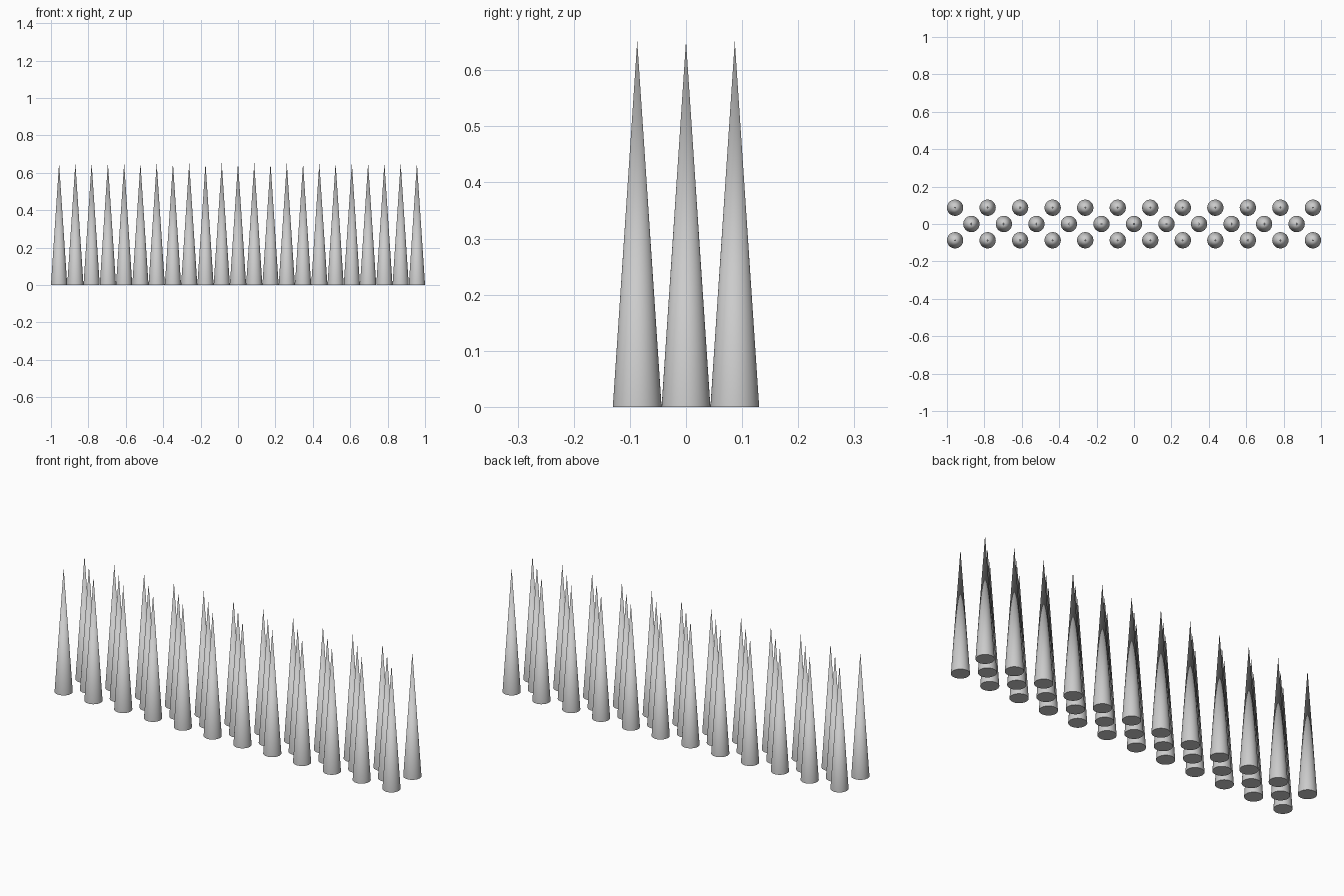
import bpy
import math

if "Cube" in bpy.data.objects:
    bpy.data.objects.remove(bpy.data.objects["Cube"])

R = 1 / 23        # base radius; the rows span 46 radii = 2 units
H = 15 * R        # spike height

# One shared spike mesh with a closed base
bpy.ops.mesh.primitive_cone_add(vertices=48, radius1=R, radius2=0, depth=H,
                                location=(0, 0, H / 2))
first = bpy.context.object
bpy.ops.object.transform_apply(location=True)
bpy.ops.object.shade_smooth_by_angle(angle=math.radians(40))
mesh = first.data
mesh.name = "spike"
bpy.data.objects.remove(first)


def spike_row(name, count, y):
    """Row of evenly spaced spikes centred on x = 0."""
    for i in range(count):
        ob = bpy.data.objects.new(f"{name}_{i + 1}", mesh)
        ob.location = ((i - (count - 1) / 2) * 4 * R, y, 0)
        bpy.context.collection.objects.link(ob)


# Three staggered rows
spike_row("front_spike", 12, -2 * R)
spike_row("middle_spike", 11, 0)
spike_row("back_spike", 12, 2 * R)
